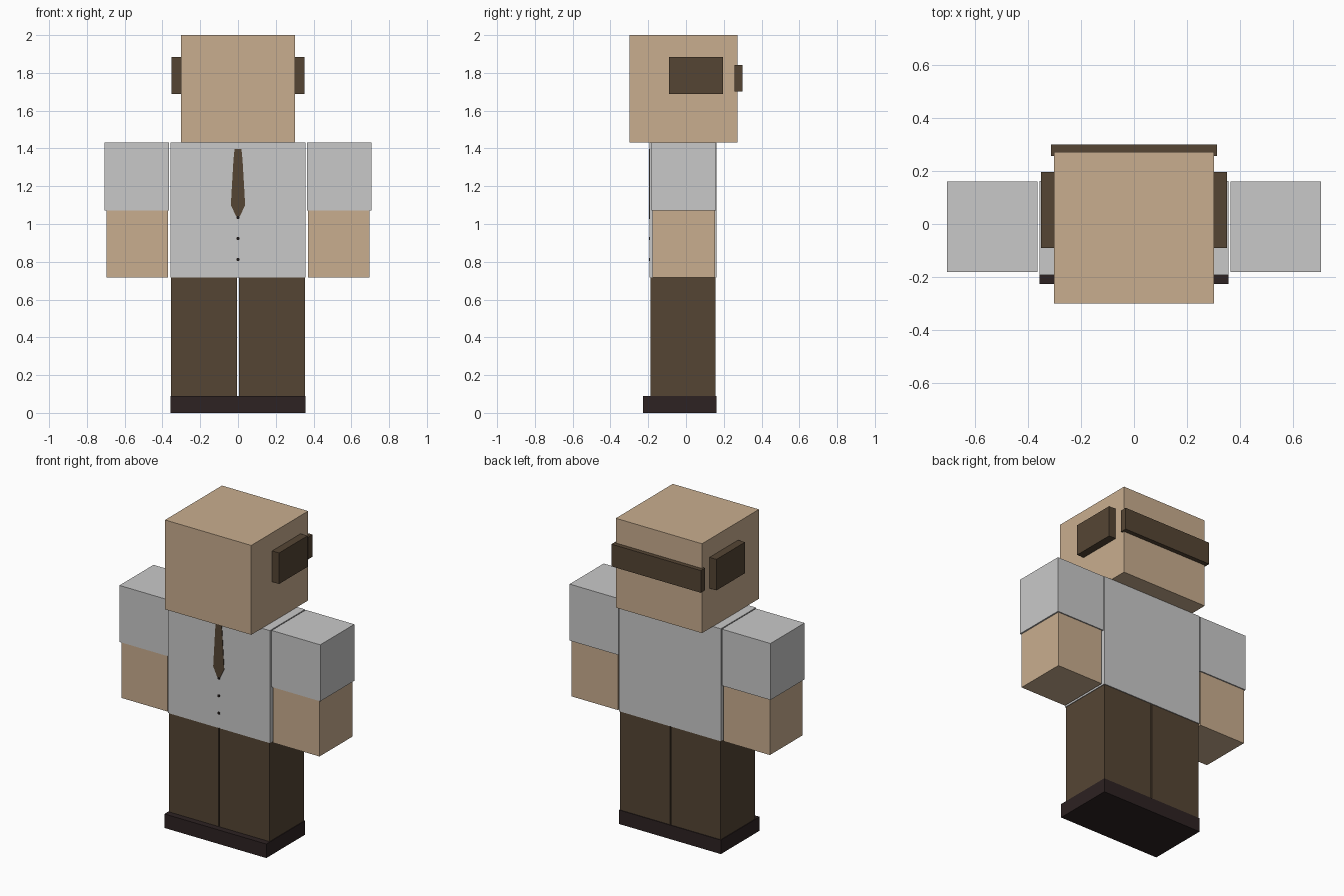
import bpy
import bmesh
import math

cube = bpy.data.objects.get("Cube")
if cube:
    bpy.data.objects.remove(cube, do_unlink=True)


def srgb(*rgb):
    return tuple(((c / 255 + 0.055) / 1.055) ** 2.4 for c in rgb) + (1.0,)


def material(name, colour):
    mat = bpy.data.materials.new(name)
    mat.use_nodes = True
    mat.diffuse_color = colour
    mat.node_tree.nodes["Principled BSDF"].inputs["Base Color"].default_value = colour
    return mat


skin = material("tan skin", srgb(201, 174, 143))
shirt = material("light grey cloth", srgb(201, 201, 201))
brown = material("dark brown", srgb(85, 69, 52))
leather = material("black brown leather", srgb(45, 34, 34))
dark = material("button black", srgb(28, 22, 20))


def finish(name, bm, mat):
    bmesh.ops.recalc_face_normals(bm, faces=bm.faces)
    mesh = bpy.data.meshes.new(name)
    bm.to_mesh(mesh)
    bm.free()
    mesh.materials.append(mat)
    obj = bpy.data.objects.new(name, mesh)
    bpy.context.collection.objects.link(obj)
    return obj


def box(name, mat, x, y, z):
    """Box from (min, max) ranges on each axis."""
    bm = bmesh.new()
    bmesh.ops.create_cube(bm, size=1)
    for v in bm.verts:
        v.co = [r[0] if c < 0 else r[1] for c, r in zip(v.co, (x, y, z))]
    return finish(name, bm, mat)


def pair(name, mat, x, y, z):
    """Box on the left (+x) and its mirror on the right."""
    box("left_" + name, mat, x, y, z)
    box("right_" + name, mat, (-x[1], -x[0]), y, z)


def plate(name, mat, outline, front, back):
    """Thin plate on the chest, extruded from an x-z outline."""
    bm = bmesh.new()
    face = bm.faces.new([bm.verts.new((x, back, z)) for x, z in outline])
    out = bmesh.ops.extrude_face_region(bm, geom=[face])
    for v in out["geom"]:
        if isinstance(v, bmesh.types.BMVert):
            v.co.y = front
    return finish(name, bm, mat)


# Head with side pads and rear band
box("head", skin, (-0.303, 0.303), (-0.30, 0.272), (1.432, 2.0))
pair("ear_pad", brown, (0.29, 0.352), (-0.09, 0.197), (1.688, 1.885))
box("rear_band", brown, (-0.314, 0.314), (0.257, 0.30), (1.702, 1.843))

# Torso and arms
box("torso", shirt, (-0.358, 0.358), (-0.192, 0.162), (0.717, 1.432))
pair("sleeve", shirt, (0.364, 0.706), (-0.182, 0.16), (1.072, 1.431))
pair("forearm", skin, (0.371, 0.697), (-0.177, 0.153), (0.717, 1.08))

# Legs and the joined shoe block
pair("trouser_leg", brown, (0.004, 0.354), (-0.189, 0.157), (0.05, 0.718))
box("shoes", leather, (-0.358, 0.358), (-0.227, 0.161), (0, 0.089))

# Necktie
half = [(0.018, 1.398), (0.024, 1.34), (0.038, 1.10), (0.012, 1.045)]
outline = half + [(0, 1.03)] + [(-x, z) for x, z in reversed(half)]
plate("necktie", brown, outline, -0.195, -0.19)

# Shirt buttons
for i, z in enumerate((1.035, 0.923, 0.812)):
    ring = [(0.009 * math.cos(a * math.pi / 4), z + 0.009 * math.sin(a * math.pi / 4))
            for a in range(8)]
    plate(f"button_{i + 1}", dark, ring, -0.196, -0.19)
